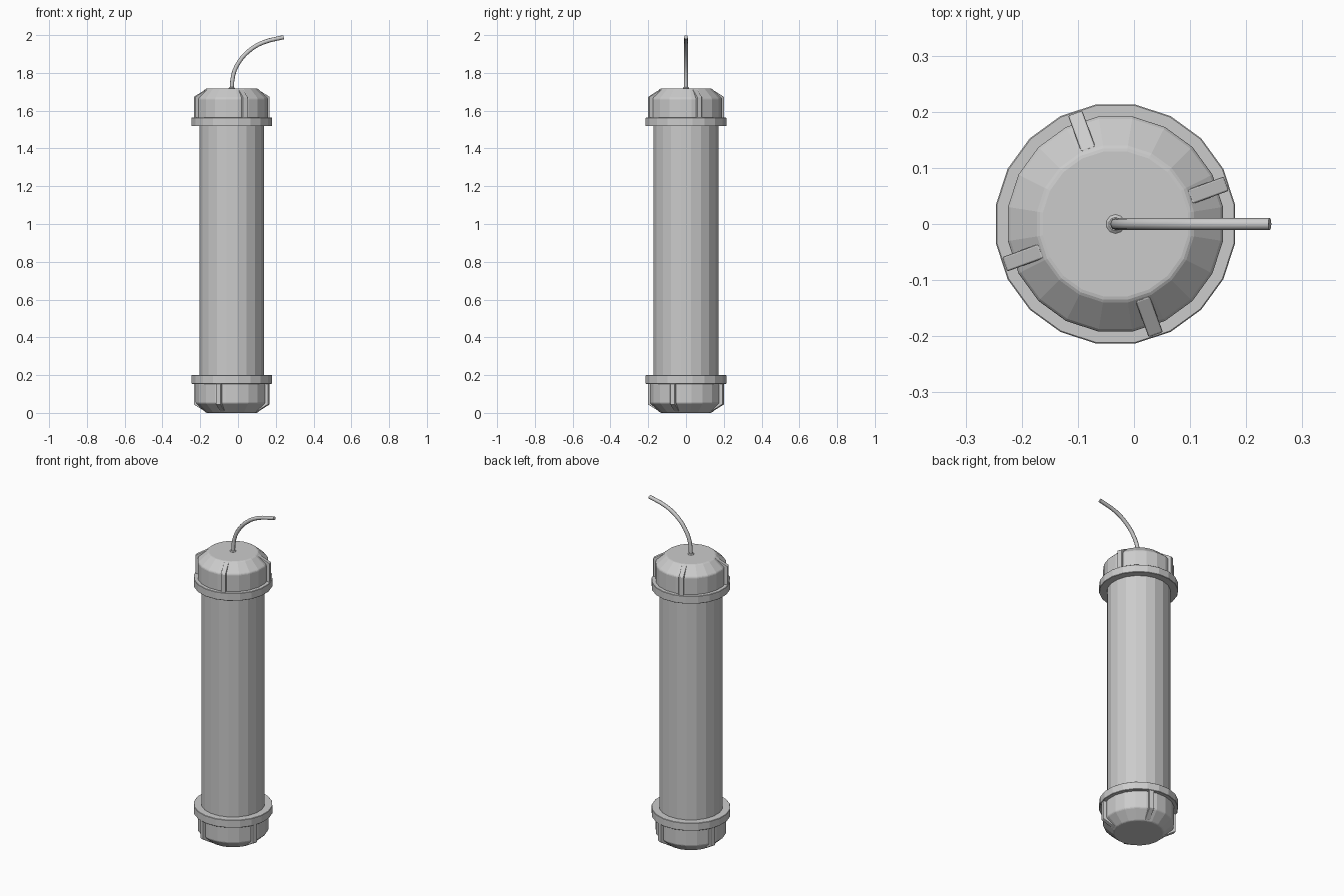
import bpy
import bmesh
from math import cos, sin, pi, radians
from mathutils import Matrix, Vector

cube = bpy.data.objects.get("Cube")
if cube:
    bpy.data.objects.remove(cube, do_unlink=True)

SIDES = 20
AXIS_X = -0.033
HEIGHT = 1.718
CAP = 0.2


def finish(name, bm, matrix):
    bmesh.ops.recalc_face_normals(bm, faces=bm.faces)
    mesh = bpy.data.meshes.new(name)
    bm.to_mesh(mesh)
    bm.free()
    obj = bpy.data.objects.new(name, mesh)
    bpy.context.collection.objects.link(obj)
    obj.matrix_world = matrix
    return obj


def bevel(obj, width, segments=2):
    mod = obj.modifiers.new("soft_edges", 'BEVEL')
    mod.width = width
    mod.segments = segments
    mod.limit_method = 'ANGLE'
    mod.angle_limit = radians(25)


def lathe(name, profile, matrix, sides=SIDES):
    """Stack of faceted rings from (radius, height) pairs, closed at both ends."""
    bm = bmesh.new()
    rings = []
    for r, z in profile:
        angles = [2 * pi * (i + 0.5) / sides for i in range(sides)]
        rings.append([bm.verts.new((r * cos(a), r * sin(a), z)) for a in angles])
    for low, high in zip(rings, rings[1:]):
        for i in range(sides):
            j = (i + 1) % sides
            bm.faces.new((low[i], low[j], high[j], high[i]))
    bm.faces.new(rings[0][::-1])
    bm.faces.new(rings[-1])
    return finish(name, bm, matrix)


def rib(name, matrix, angle):
    """Grip rib: a radial outline extruded to a thin block."""
    outline = [(0.16, 0.03), (0.21, 0.03), (0.21, 0.155), (0.142, 0.195), (0.142, 0.1)]
    half = 0.0135
    bm = bmesh.new()
    face = bm.faces.new([bm.verts.new((r, -half, z)) for r, z in outline])
    out = bmesh.ops.extrude_face_region(bm, geom=[face])
    moved = [v for v in out["geom"] if isinstance(v, bmesh.types.BMVert)]
    bmesh.ops.translate(bm, verts=moved, vec=Vector((0, 2 * half, 0)))
    obj = finish(name, bm, matrix @ Matrix.Rotation(angle, 4, 'Z'))
    bevel(obj, 0.003)


def end_cap(prefix, matrix):
    collar = lathe(prefix + "_collar", [(0.216, 0), (0.216, 0.046)], matrix)
    bevel(collar, 0.002, 1)
    shell = lathe(prefix + "_cap", [(0.194, 0.03), (0.194, 0.148), (0.137, CAP)], matrix)
    bevel(shell, 0.006)
    for i in range(4):
        rib(f"{prefix}_rib_{i + 1}", matrix, radians(20 + 90 * i))


# Tube
lathe("tube_body", [(0.174, 0.1), (0.174, HEIGHT - 0.1)], Matrix.Translation((AXIS_X, 0, 0)))

# End caps: the lower one is the upper one turned over
end_cap("top", Matrix.Translation((AXIS_X, 0, HEIGHT - CAP)))
end_cap("bottom", Matrix.Translation((AXIS_X, 0, CAP)) @ Matrix.Rotation(pi, 4, 'X'))

# Fuse collar and bent fuse
lathe("fuse_collar", [(0.017, -0.01), (0.017, 0.002), (0.012, 0.006)],
      Matrix.Translation((AXIS_X, 0, HEIGHT)), 10)
path = [(AXIS_X, 1.69), (-0.025, 1.79), (0.007, 1.86), (0.06, 1.918), (0.13, 1.96), (0.242, 1.989)]
curve = bpy.data.curves.new("fuse", 'CURVE')
curve.dimensions = '3D'
curve.bevel_depth = 0.011
curve.bevel_resolution = 2
curve.resolution_u = 3
curve.use_fill_caps = True
spline = curve.splines.new('BEZIER')
spline.bezier_points.add(len(path) - 1)
for point, (x, z) in zip(spline.bezier_points, path):
    point.co = (x, 0, z)
    point.handle_left_type = point.handle_right_type = 'AUTO'
fuse = bpy.data.objects.new("fuse", curve)
bpy.context.collection.objects.link(fuse)
